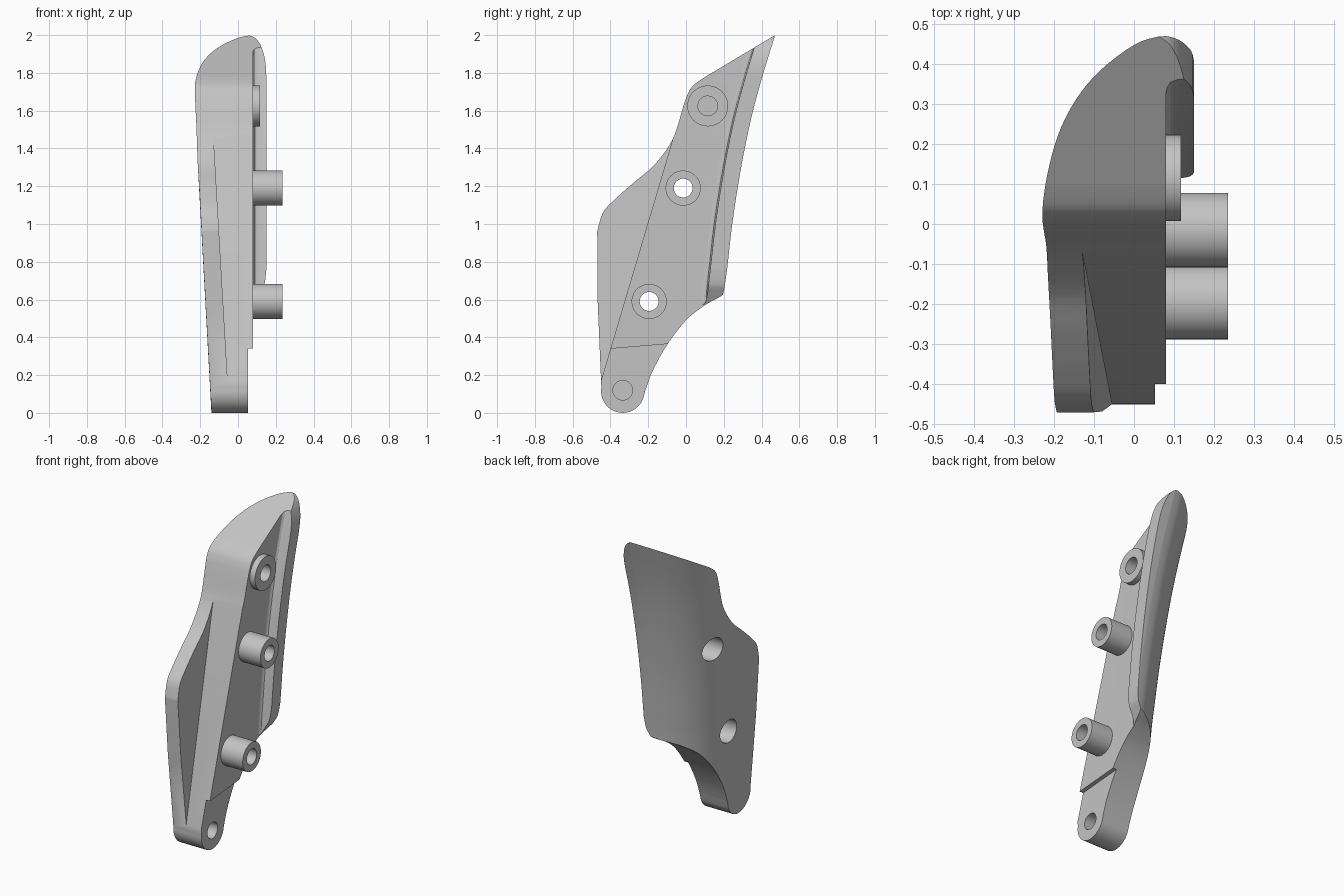
import bpy, bmesh, math

old = bpy.data.objects.get("Cube")
if old:
    bpy.data.objects.remove(old, do_unlink=True)

mat = bpy.data.materials.new("plain grey")
mat.use_nodes = True
GREY = (0.55, 0.55, 0.55, 1)
mat.diffuse_color = GREY
mat.node_tree.nodes["Principled BSDF"].inputs["Base Color"].default_value = GREY


def spline(pts, n=5):
    """Smooth curve through points of two coordinates."""
    out = []
    for i in range(len(pts) - 1):
        a, b = pts[max(i - 1, 0)], pts[i]
        c, d = pts[i + 1], pts[min(i + 2, len(pts) - 1)]
        for k in range(n):
            t = k / n
            out.append(tuple(0.5 * (2 * q + (r - p) * t + (2 * p - 5 * q + 4 * r - s) * t * t
                                    + (3 * q - p - 3 * r + s) * t ** 3)
                             for p, q, r, s in zip(a, b, c, d)))
    return out + [pts[-1]]


def loft(name, loops):
    """Closed solid through a row of matching loops."""
    bm = bmesh.new()
    rings = [[bm.verts.new(p) for p in loop] for loop in loops]
    n = len(rings[0])
    for lo, hi in zip(rings, rings[1:]):
        for i in range(n):
            j = (i + 1) % n
            bm.faces.new((lo[i], lo[j], hi[j], hi[i]))
    bm.faces.new(rings[0])
    bm.faces.new(rings[-1])
    bmesh.ops.recalc_face_normals(bm, faces=bm.faces)
    me = bpy.data.meshes.new(name)
    bm.to_mesh(me)
    bm.free()
    me.materials.append(mat)
    ob = bpy.data.objects.new(name, me)
    bpy.context.collection.objects.link(ob)
    return ob


def rod(name, y, z, r, x0, x1, n=48):
    ring = [(y + r * math.cos(2 * math.pi * i / n), z + r * math.sin(2 * math.pi * i / n))
            for i in range(n)]
    return loft(name, [[(x, a, b) for a, b in ring] for x in (x0, x1)])


def combine(target, tool, op):
    m = target.modifiers.new(op, "BOOLEAN")
    m.operation, m.object, m.solver = op, tool, "EXACT"
    bpy.context.view_layer.objects.active = target
    bpy.ops.object.modifier_apply(modifier=m.name)
    bpy.data.objects.remove(tool, do_unlink=True)


# Back edge line: y for each height
back = spline([(-0.1, 0.17), (0.4, 0.19), (0.62, 0.203), (0.8, 0.222), (1.0, 0.245),
               (1.2, 0.275), (1.4, 0.311), (1.6, 0.355), (1.8, 0.41), (2.0, 0.472), (2.1, 0.505)], 4)

# Side outline: front edge, rounded foot, lower back edge
front = spline([(0.1, 1.778), (0.04, 1.735), (0.01, 1.69), (-0.015, 1.62), (-0.07, 1.45),
                (-0.165, 1.315), (-0.27, 1.225), (-0.377, 1.13), (-0.44, 1.06), (-0.47, 0.96)])
foot = [(-0.335 + 0.115 * math.cos(a), 0.115 + 0.115 * math.sin(a))
        for a in [math.radians(170 + 10 * i) for i in range(18)]]
lower = spline([(-0.215, 0.12), (-0.175, 0.225), (-0.1, 0.36), (0.0, 0.49), (0.1, 0.57),
                (0.185, 0.618), (0.208, 0.65), (0.217, 0.74)])
outline = [(0.472, 2.0)] + front + [(-0.468, 0.6)] + foot + lower + [(0.6, 0.8), (0.6, 2.0)]
body = loft("bracket_body", [[(x, y, z) for y, z in outline] for x in (-0.6, 0.6)])

# Rounded outer skin: (distance from the back edge, offset from the outer plane)
skin = spline([(0.0, 0.33), (0.02, 0.25), (0.085, 0.146), (0.167, 0.073),
               (0.265, 0.028), (0.39, 0.002), (0.55, 0.0)])
loops = []
for z, yb in back:
    base = -0.14 - 0.055 * z
    loops.append([(0.6, yb, z)] + [(base + r, yb - d, z) for d, r in skin]
                 + [(base, -0.8, z), (0.6, -0.8, z)])
combine(body, loft("skin_tool", loops), "INTERSECT")

# Outline from the front, rounding the flange ends
flange = spline([(0.08, 0.57), (0.115, 0.63), (0.14, 0.68), (0.15, 0.76)])
flange += spline([(0.15, 1.78), (0.143, 1.87), (0.12, 1.945), (0.09, 1.985), (0.05, 2.001)])
flange = [(-0.7, -0.2), (0.08, -0.2)] + flange + [(-0.7, 2.001)]
combine(body, loft("flange_tool", [[(x, y, z) for x, z in flange] for y in (-1, 1)]), "INTERSECT")

# Recess in front of the flange, with a small fillet
loops = []
for z, yb in back:
    w = yb - 0.09
    loops.append([(0.6, -0.9, z), (0.0795, -0.9, z), (0.0795, w - 0.03, z), (0.083, w - 0.016, z),
                  (0.091, w - 0.006, z), (0.11, w, z), (0.6, w + 0.01, z)])
combine(body, loft("recess_tool", loops), "DIFFERENCE")

# Thin wing along the front edge
loops = []
for z in (0.1, 1.5):
    x, y = -0.045 - 0.058 * z, -0.5005 + 0.297 * z
    loops.append([(x, -0.9, z), (x, y, z), (0.6, y, z), (0.6, -0.9, z)])
combine(body, loft("wing_tool", loops), "DIFFERENCE")

# Step down to the foot
step = [(-0.9, -0.2), (0.3, -0.2), (0.3, 0.398), (-0.9, 0.298)]
combine(body, loft("step_tool", [[(x, y, z) for y, z in step] for x in (0.053, 0.6)]), "DIFFERENCE")

# Bosses with through holes, countersunk from outside
for y, z in ((-0.015, 1.19), (-0.195, 0.59)):
    combine(body, rod("boss", y, z, 0.093, 0.04, 0.235), "UNION")
    combine(body, rod("bore", y, z, 0.05, -0.6, 0.6), "DIFFERENCE")
    combine(body, rod("counterbore", y, z, 0.075, -0.6, 0.0), "DIFFERENCE")

# Short upper boss and foot, with blind holes
combine(body, rod("upper_boss", 0.115, 1.625, 0.108, 0.04, 0.117), "UNION")
combine(body, rod("upper_hole", 0.115, 1.625, 0.052, 0.0, 0.6), "DIFFERENCE")
combine(body, rod("foot_hole", -0.335, 0.12, 0.052, -0.05, 0.6), "DIFFERENCE")

# Smooth shading with sharp edges kept
bpy.ops.object.select_all(action="DESELECT")
body.select_set(True)
bpy.context.view_layer.objects.active = body
bpy.ops.object.shade_smooth_by_angle(angle=math.radians(25))
wn = body.modifiers.new("even_normals", "WEIGHTED_NORMAL")
wn.keep_sharp = True
